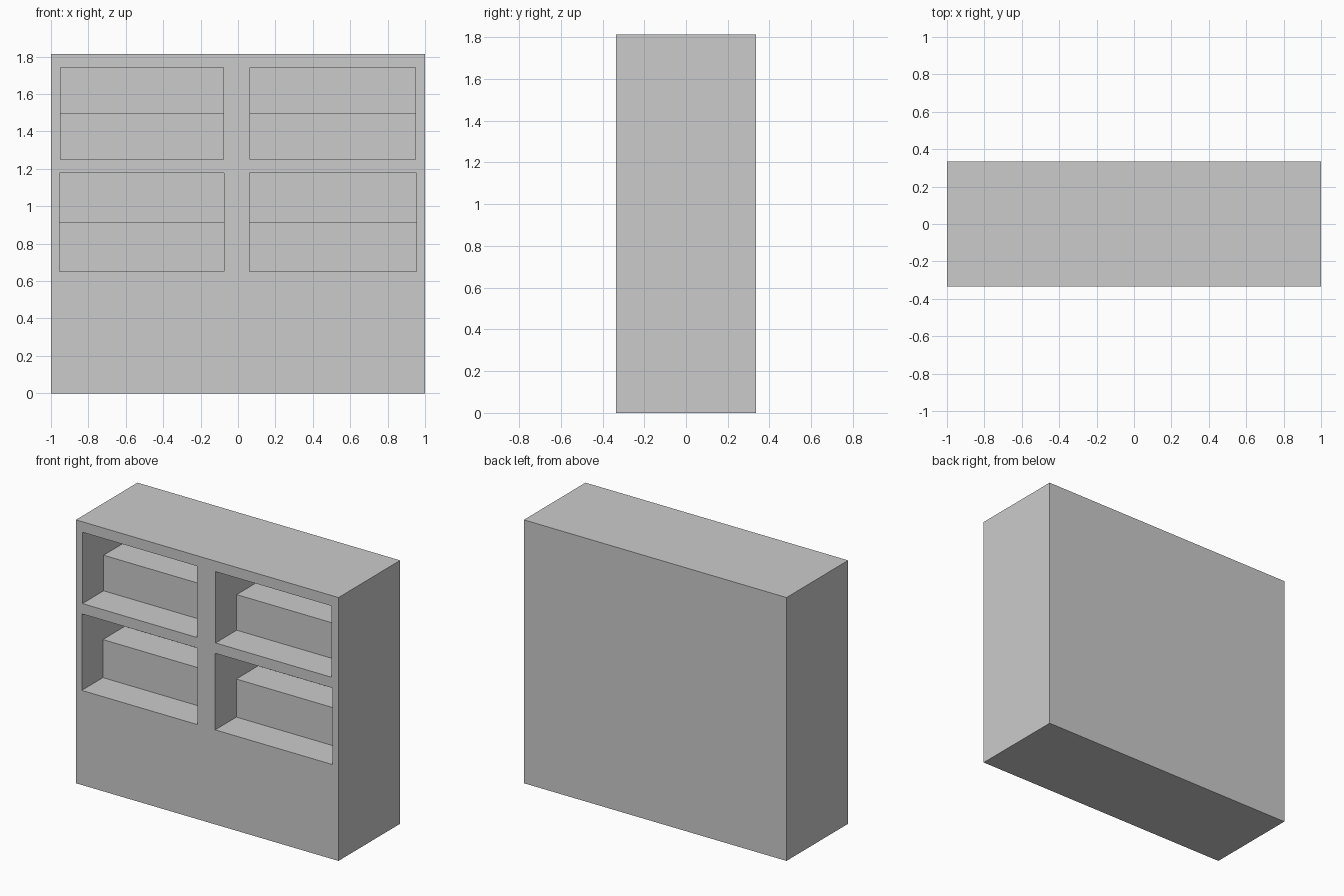
import bpy, bmesh

if "Cube" in bpy.data.objects:
    bpy.data.objects.remove(bpy.data.objects["Cube"])

W, D, H = 2.0, 0.67, 1.813
FRONT = -D / 2
STEP_Y, BACK_Y = FRONT + 0.23, FRONT + 0.465   # step riser and rear wall of each bay


def extrude_profile(name, profile, x0, x1):
    """Solid made by extruding a (y, z) profile from x0 to x1."""
    bm = bmesh.new()
    face = bm.faces.new([bm.verts.new((x0, y, z)) for y, z in profile])
    ext = bmesh.ops.extrude_face_region(bm, geom=[face])
    verts = [g for g in ext["geom"] if isinstance(g, bmesh.types.BMVert)]
    bmesh.ops.translate(bm, verts=verts, vec=(x1 - x0, 0, 0))
    bmesh.ops.recalc_face_normals(bm, faces=bm.faces)
    mesh = bpy.data.meshes.new(name)
    bm.to_mesh(mesh)
    bm.free()
    obj = bpy.data.objects.new(name, mesh)
    bpy.context.collection.objects.link(obj)
    return obj


# Cabinet body
body = extrude_profile("cabinet_body",
                       [(FRONT, 0), (-FRONT, 0), (-FRONT, H), (FRONT, H)], -W / 2, W / 2)

# Stepped display bays: x range, then floor, step and ceiling heights
bays = [
    (-0.95, -0.078, 1.25, 1.495, 1.741),
    (0.064, 0.948, 1.25, 1.495, 1.741),
    (-0.955, -0.075, 0.651, 0.913, 1.178),
    (0.061, 0.954, 0.651, 0.913, 1.178),
]
bpy.context.view_layer.objects.active = body
for x0, x1, floor, step, ceiling in bays:
    out = FRONT - 0.1
    cutter = extrude_profile("bay_cutter", [(out, floor), (STEP_Y, floor), (STEP_Y, step),
                                            (BACK_Y, step), (BACK_Y, ceiling), (out, ceiling)], x0, x1)
    cutter.hide_render = True
    cut = body.modifiers.new("bay", 'BOOLEAN')
    cut.operation = 'DIFFERENCE'
    cut.solver = 'EXACT'
    cut.object = cutter
    bpy.ops.object.modifier_apply(modifier=cut.name)
    bpy.data.objects.remove(cutter)
